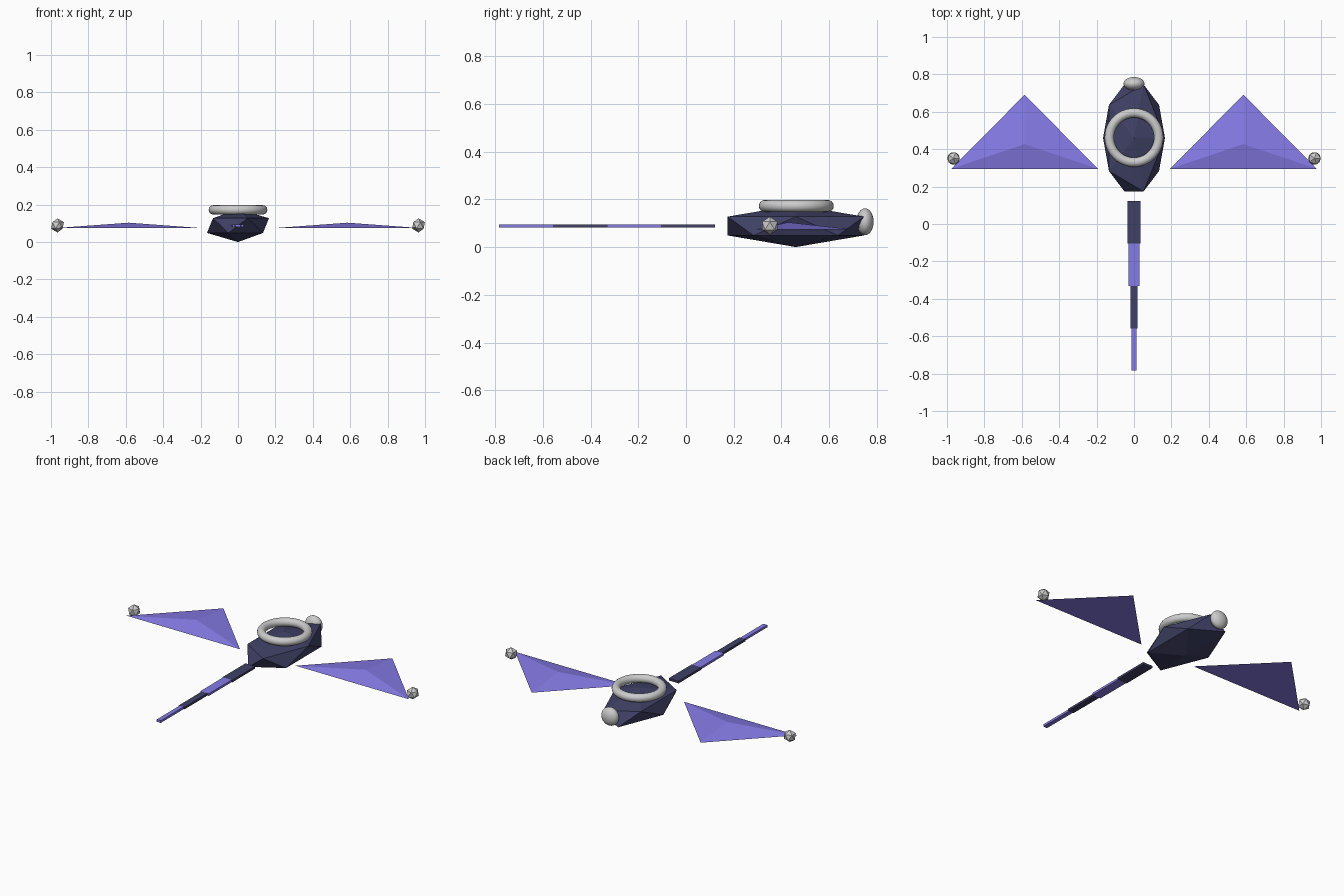
import bpy

if "Cube" in bpy.data.objects:
    bpy.data.objects.remove(bpy.data.objects["Cube"])


def material(name, color):
    m = bpy.data.materials.new(name)
    m.diffuse_color = color
    m.use_nodes = True
    m.node_tree.nodes["Principled BSDF"].inputs["Base Color"].default_value = m.diffuse_color
    return m


navy = material("navy", (0.05, 0.052, 0.13, 1))
violet = material("violet", (0.24, 0.20, 0.80, 1))


def finish(name, mat=None, scale=(1, 1, 1), smooth=False):
    ob = bpy.context.object
    ob.name = name
    ob.scale = scale
    bpy.ops.object.transform_apply(location=False, rotation=False, scale=True)
    if mat:
        ob.data.materials.append(mat)
    if smooth:
        bpy.ops.object.shade_smooth()
    return ob


# Faceted body
bpy.ops.mesh.primitive_ico_sphere_add(subdivisions=1, radius=1, location=(0, 0.46, 0.088))
finish("body", navy, (0.185, 0.336, 0.088))

# Ring on the back
bpy.ops.mesh.primitive_torus_add(major_radius=0.132, minor_radius=0.025,
                                 major_segments=48, minor_segments=16,
                                 location=(0, 0.462, 0.172))
finish("back_ring", smooth=True)

# Flattened round nose
bpy.ops.mesh.primitive_uv_sphere_add(segments=32, ring_count=16, radius=1,
                                     location=(0, 0.75, 0.106))
finish("nose", scale=(0.056, 0.036, 0.056), smooth=True)

# Wings: shallow three-sided pyramids, with a faceted bead at each tip
for side, label in ((-1, "left"), (1, "right")):
    bpy.ops.mesh.primitive_cone_add(vertices=3, radius1=1, radius2=0, depth=1,
                                    location=(side * 0.585, 0.427, 0.089))
    finish(label + "_wing", violet, (0.453, 0.264, 0.029))
    bpy.ops.mesh.primitive_ico_sphere_add(subdivisions=1, radius=0.038,
                                          location=(side * 0.965, 0.351, 0.089))
    finish(label + "_wing_bead")

# Tail: four narrowing flat segments in alternating colours
length = 0.2265
for i, width in enumerate((0.068, 0.059, 0.040, 0.028)):
    bpy.ops.mesh.primitive_cube_add(size=1, location=(0, 0.122 - length * (i + 0.5), 0.088))
    finish(f"tail_segment_{i + 1}", (navy, violet)[i % 2], (width, length, 0.014))
